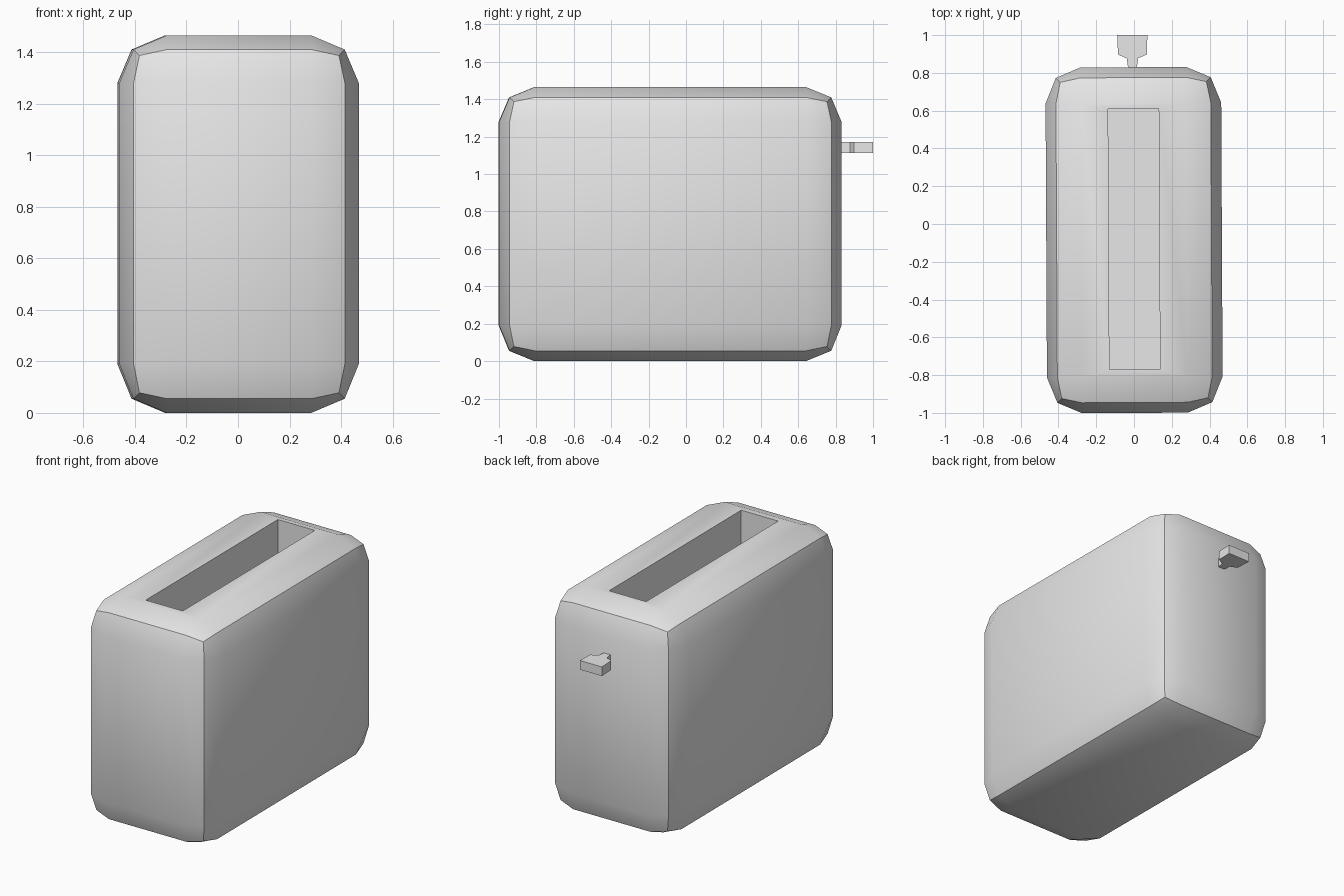
import bpy
import bmesh

cube = bpy.data.objects.get("Cube")
if cube:
    bpy.data.objects.remove(cube, do_unlink=True)

grey = bpy.data.materials.new("light_grey")
grey.use_nodes = True
GREY = (0.8, 0.8, 0.8, 1)
grey.diffuse_color = GREY
grey.node_tree.nodes["Principled BSDF"].inputs["Base Color"].default_value = GREY

TURN = 0.005  # the whole model is turned very slightly about z


def add_object(name, bm):
    bmesh.ops.recalc_face_normals(bm, faces=bm.faces[:])
    mesh = bpy.data.meshes.new(name)
    bm.to_mesh(mesh)
    bm.free()
    mesh.materials.append(grey)
    obj = bpy.data.objects.new(name, mesh)
    bpy.context.collection.objects.link(obj)
    obj.rotation_euler.z = TURN
    return obj


# Body: a three-by-three grid box whose edges and corners are pulled inward
low, high = (-0.465, -1.0, 0.0), (0.465, 0.83, 1.465)
inner_low, inner_high = (-0.28, -0.81, 0.19), (0.28, 0.64, 1.28)
pull = {1: 0.0, 2: 0.055, 3: 0.078}

bm = bmesh.new()
bmesh.ops.create_cube(bm, size=2)
bmesh.ops.subdivide_edges(bm, edges=bm.edges[:], cuts=2, use_grid_fill=True)
for v in bm.verts:
    outer = [abs(c) > 0.9 for c in v.co]
    inset = pull[sum(outer)]
    for a in range(3):
        if v.co[a] < 0:
            v.co[a] = low[a] + inset if outer[a] else inner_low[a]
        else:
            v.co[a] = high[a] - inset if outer[a] else inner_high[a]

# Bread slot: inset the middle of the top and push it down
bm.normal_update()
top = max(bm.faces, key=lambda f: f.calc_center_median().z)
bmesh.ops.inset_individual(bm, faces=[top], thickness=0.1)
for v in top.verts:
    v.co.x = 0.134 if v.co.x > 0 else -0.134
    v.co.y = 0.61 if v.co.y > 0 else -0.77
floor = bmesh.ops.extrude_face_region(bm, geom=[top])["geom"]
for v in [g for g in floor if isinstance(g, bmesh.types.BMVert)]:
    v.co.z = 0.35
if top.is_valid:
    bmesh.ops.delete(bm, geom=[top], context="FACES_ONLY")
body = add_object("toaster_body", bm)

bpy.ops.object.select_all(action="DESELECT")
body.select_set(True)
bpy.context.view_layer.objects.active = body
bpy.ops.object.shade_smooth_by_angle(angle=0.52)

# Push lever: a mirrored outline with narrow stem and wide head
half = [(0.022, 0.82), (0.03, 0.877), (0.076, 0.897), (0.08, 1.0)]
outline = half + [(-x, y) for x, y in reversed(half)]
bm = bmesh.new()
face = bm.faces.new([bm.verts.new((x - 0.004, y, 1.112)) for x, y in outline])
raised = bmesh.ops.extrude_face_region(bm, geom=[face])["geom"]
for v in [g for g in raised if isinstance(g, bmesh.types.BMVert)]:
    v.co.z = 1.172
# keep the underside so the lever is closed
if not any(f.calc_center_median().z < 1.12 for f in bm.faces):
    bm.faces.new([v for v in bm.verts if v.co.z < 1.13])
add_object("push_lever", bm)
